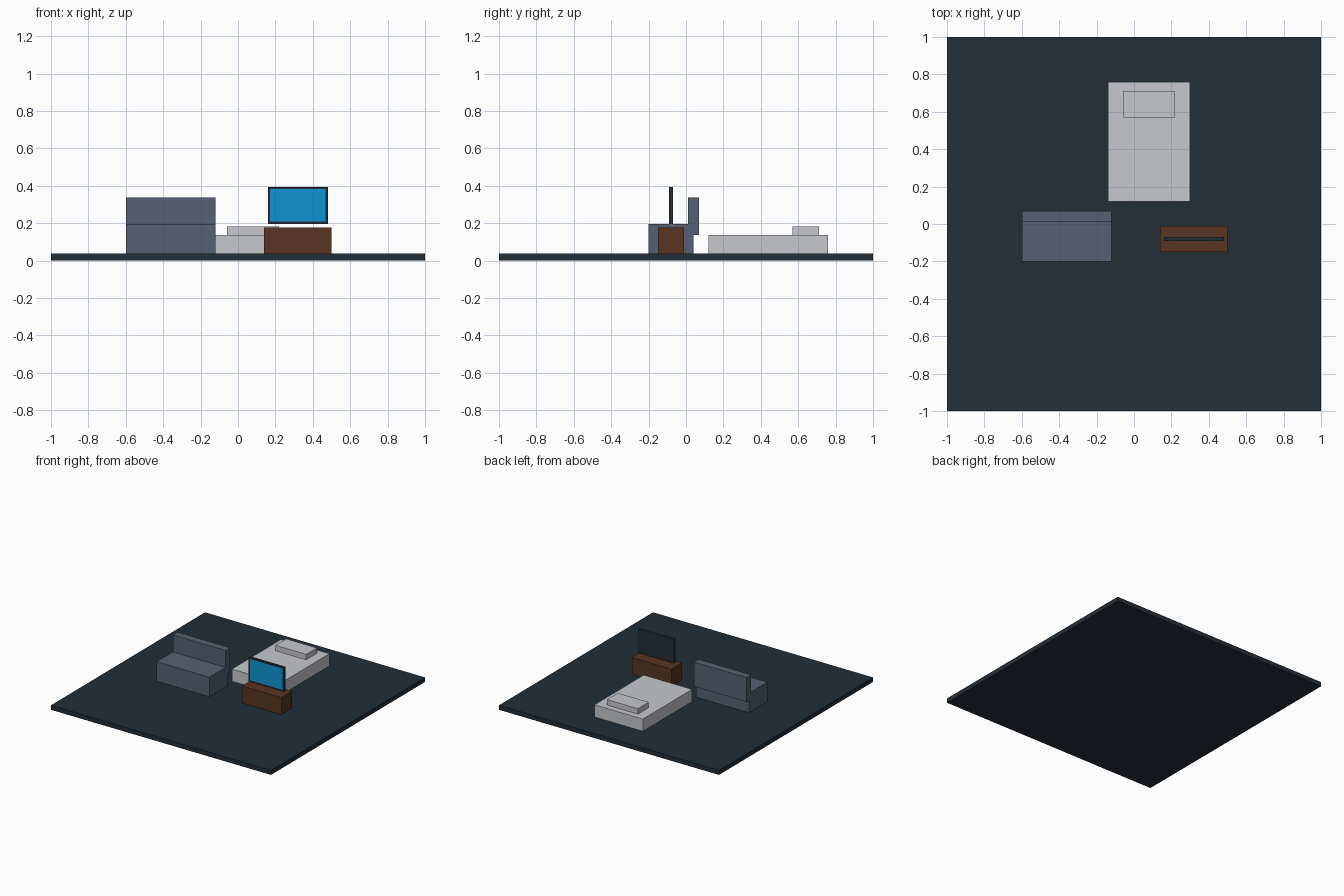
import bpy, bmesh
from mathutils import Vector

if "Cube" in bpy.data.objects:
    bpy.data.objects.remove(bpy.data.objects["Cube"])


def material(name, rgb):
    """Flat material from 0-255 display values."""
    def lin(c):
        c /= 255
        return c / 12.92 if c <= 0.04045 else ((c + 0.055) / 1.055) ** 2.4
    m = bpy.data.materials.new(name)
    m.diffuse_color = (*[lin(c) for c in rgb], 1)
    m.use_nodes = True
    m.node_tree.nodes["Principled BSDF"].inputs["Base Color"].default_value = m.diffuse_color
    return m


charcoal = material("charcoal", (36, 46, 55))
slate = material("slate_fabric", (87, 97, 115))
linen = material("pale_linen", (199, 200, 204))
wood = material("brown_wood", (88, 53, 35))
blue = material("screen_blue", (15, 149, 209))


def box(name, x, y, z, mat, screen=None, border=0.016):
    """Box from (min, max) ranges; optional inset panel on the front face."""
    bm = bmesh.new()
    bmesh.ops.create_cube(bm, size=1)
    for v in bm.verts:
        v.co = Vector([(r[0] + r[1]) / 2 + c * (r[1] - r[0])
                       for c, r in zip(v.co, (x, y, z))])
    bm.normal_update()
    if screen:
        front = [f for f in bm.faces if f.normal.y < -0.9]
        bmesh.ops.inset_region(bm, faces=front, thickness=border)
        front[0].material_index = 1
    me = bpy.data.meshes.new(name)
    bm.to_mesh(me)
    bm.free()
    me.materials.append(mat)
    if screen:
        me.materials.append(screen)
    ob = bpy.data.objects.new(name, me)
    bpy.context.collection.objects.link(ob)
    return ob


FLOOR = 0.037
box("floor", (-1, 1), (-1, 1), (0, FLOOR), charcoal)

# Sofa: seat block with a raised backrest behind it
box("sofa_seat", (-0.6, -0.12), (-0.2, 0.04), (FLOOR, 0.197), slate)
box("sofa_back", (-0.6, -0.12), (0.01, 0.07), (0.137, 0.337), slate)

# Bed: mattress and pillow
box("mattress", (-0.14, 0.3), (0.12, 0.76), (FLOOR, 0.137), linen)
box("pillow", (-0.06, 0.22), (0.57, 0.71), (0.137, 0.182), linen)

# Television above its cabinet
box("tv_cabinet", (0.14, 0.5), (-0.15, -0.01), (FLOOR, 0.177), wood)
box("television", (0.16, 0.48), (-0.09, -0.07), (0.197, 0.395), charcoal, screen=blue)
